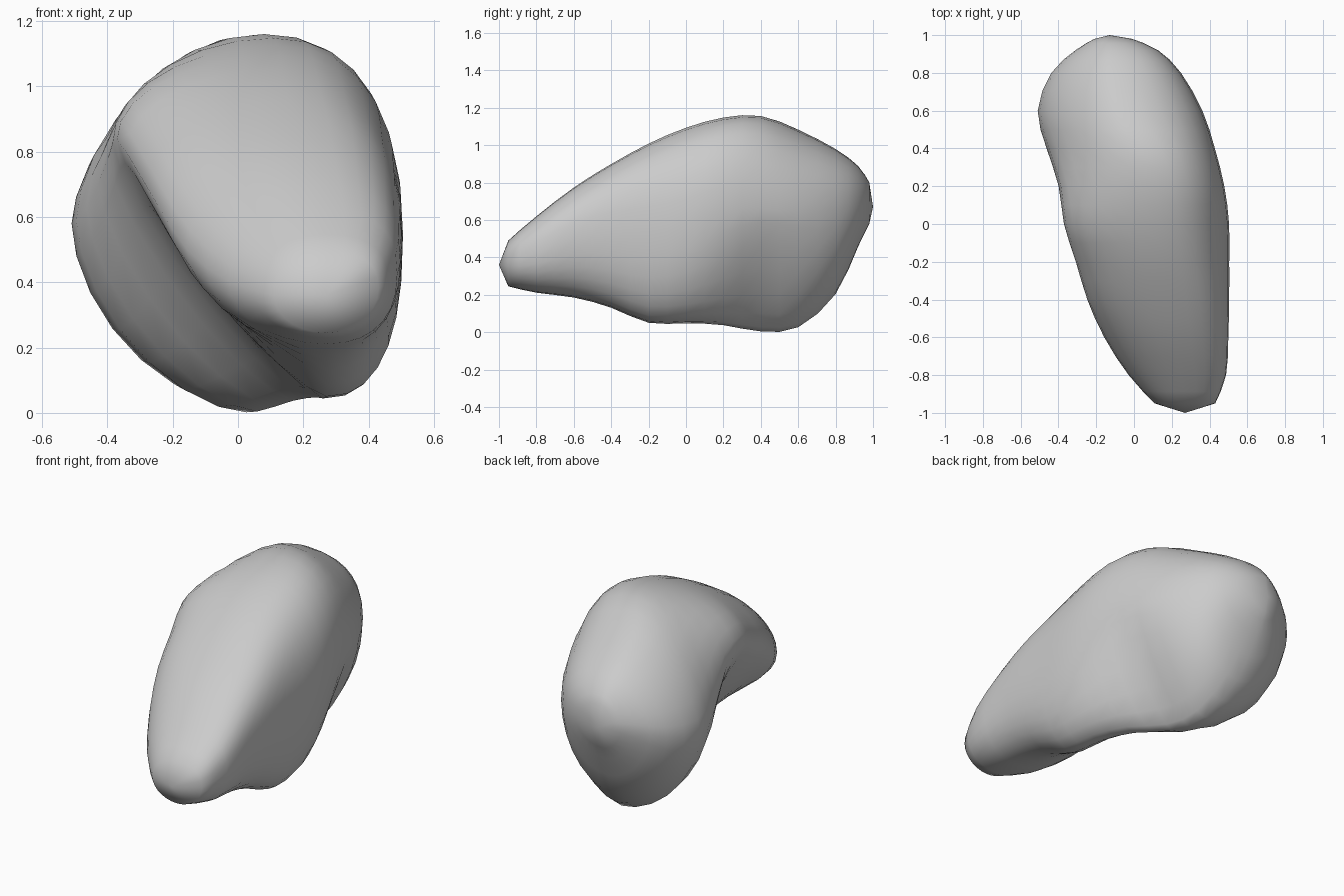
import bpy
import bmesh
import math

cube = bpy.data.objects.get("Cube")
if cube:
    bpy.data.objects.remove(cube, do_unlink=True)

# Single stone grey material
stone = bpy.data.materials.new("stone grey")
stone.use_nodes = True
grey = (0.6, 0.6, 0.6, 1)
stone.diffuse_color = grey
stone.node_tree.nodes["Principled BSDF"].inputs["Base Color"].default_value = grey

# Cross-sections along the rock, each described by its four extreme points:
# y, left x, z, right x, z, top x, z, bottom x, z, fullness lower left, lower right
SECTIONS = [
    (-.95, .11, .36, .43, .38, .27, .49, .27, .245, 2, 2),
    (-.8, -.03, .4, .49, .42, .25, .62, .27, .21, 2, 2.3),
    (-.6, -.16, .5, .5, .5, .2, .775, .27, .185, 1.7, 2.3),
    (-.4, -.25, .64, .505, .52, .17, .9, .27, .13, 1.4, 2.3),
    (-.2, -.31, .74, .505, .53, .14, 1.01, .27, .045, 1.25, 2.4),
    (0, -.375, .84, .505, .57, .13, 1.095, .24, .045, 1.2, 2.3),
    (.2, -.4, .78, .48, .65, .11, 1.15, .17, .035, 1.3, 1.8),
    (.4, -.465, .62, .43, .66, .04, 1.16, .06, 0, 1.55, 1.3),
    (.6, -.515, .58, .365, .64, -.07, 1.085, 0, .02, 1.75, 1.45),
    (.8, -.44, .62, .25, .66, -.11, .98, -.08, .2, 1.75, 2),
    (.92, -.31, .67, .13, .68, -.12, .89, -.12, .46, 1.75, 2),
    (.98, -.21, .69, -.01, .7, -.13, .8, -.13, .58, 1.8, 2),
]
FRONT_TIP = (.27, -1, .36)
BACK_TIP = (-.13, 1, .67)
SIDES = 28
STEPS = 2


def catmull(a, b, c, d, t):
    return [q + t / 2 * (r - p + t * (2 * p - 5 * q + 4 * r - s + t * (3 * (q - r) + s - p)))
            for p, q, r, s in zip(a, b, c, d)]


def ring_points(section):
    """Join the four extreme points with rounded quarter arcs."""
    y, lx, lz, rx, rz, tx, tz, bx, bz, low_left, low_right = section
    high_left = 2 - min(max(y - 0.2, 0), 0.4)
    high_right = 2.3 + min(max(-y, 0), 0.4)
    points = []
    for i in range(SIDES):
        angle = math.tau * i / SIDES
        c, s = math.cos(angle), math.sin(angle)
        side_x, side_z = (rx, rz) if c > 0 else (lx, lz)
        end_x, end_z = (tx, tz) if s > 0 else (bx, bz)
        if s > 0:
            fullness = high_right if c > 0 else high_left
        else:
            fullness = low_right if c > 0 else low_left
        u, v = abs(c) ** (2 / fullness), abs(s) ** (2 / fullness)
        points.append((end_x + (side_x - end_x) * u, y, side_z + (end_z - side_z) * v))
    return points


# Smoothly interpolated sections
last = len(SECTIONS) - 1
dense = []
for i in range(last):
    near = [SECTIONS[min(max(i + k, 0), last)] for k in (-1, 0, 1, 2)]
    dense += [catmull(*near, step / STEPS) for step in range(STEPS)]
dense.append(SECTIONS[last])

# Loft the rock body and close both ends
bm = bmesh.new()
rings = [[bm.verts.new(p) for p in ring_points(s)] for s in dense]
front, back = bm.verts.new(FRONT_TIP), bm.verts.new(BACK_TIP)
for i in range(SIDES):
    j = (i + 1) % SIDES
    for a, b in zip(rings, rings[1:]):
        bm.faces.new((a[i], a[j], b[j], b[i]))
    bm.faces.new((front, rings[0][j], rings[0][i]))
    bm.faces.new((back, rings[-1][i], rings[-1][j]))

# Soften the creases between arcs
body = [v for ring in rings[1:-1] for v in ring]
bmesh.ops.smooth_vert(bm, verts=body, factor=0.3, use_axis_x=True, use_axis_z=True)
bmesh.ops.recalc_face_normals(bm, faces=bm.faces)
for face in bm.faces:
    face.smooth = True

mesh = bpy.data.meshes.new("rock")
bm.to_mesh(mesh)
bm.free()
mesh.materials.append(stone)
rock = bpy.data.objects.new("rock", mesh)
bpy.context.collection.objects.link(rock)
